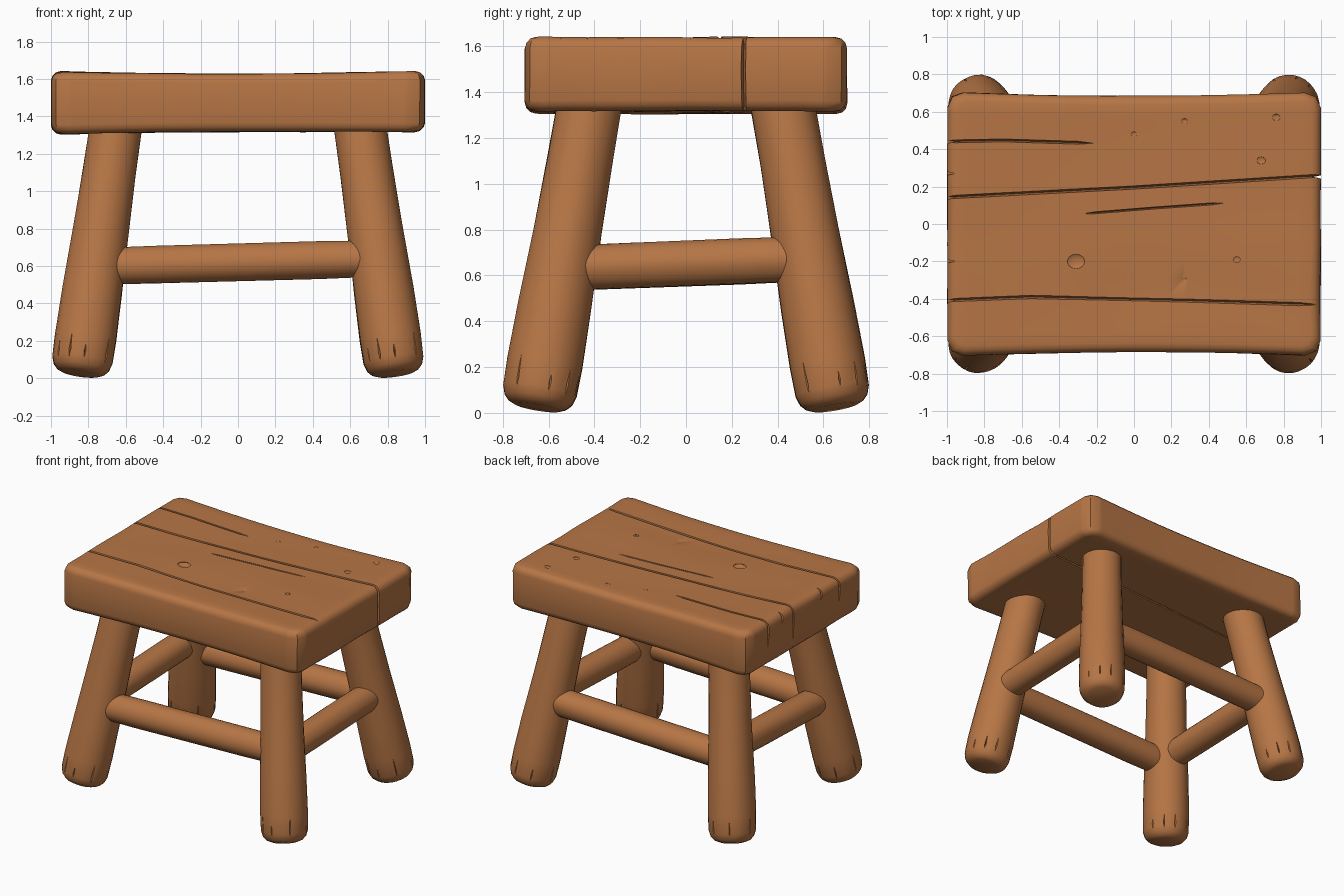
import bpy, bmesh, math
from mathutils import Vector, noise

if "Cube" in bpy.data.objects:
    bpy.data.objects.remove(bpy.data.objects["Cube"])

wood = bpy.data.materials.new("warm brown wood")
wood.use_nodes = True
wood.diffuse_color = (0.47, 0.18, 0.06, 1)
wood.node_tree.nodes["Principled BSDF"].inputs["Base Color"].default_value = wood.diffuse_color


def make(name, bm):
    bmesh.ops.recalc_face_normals(bm, faces=bm.faces)
    mesh = bpy.data.meshes.new(name)
    bm.to_mesh(mesh)
    bm.free()
    mesh.materials.append(wood)
    obj = bpy.data.objects.new(name, mesh)
    bpy.context.collection.objects.link(obj)
    return obj


def activate(obj):
    bpy.ops.object.select_all(action='DESELECT')
    obj.select_set(True)
    bpy.context.view_layer.objects.active = obj


def smooth(obj):
    activate(obj)
    bpy.ops.object.shade_smooth_by_angle(angle=math.radians(32))


def loft(rings):
    """Closed skin through equal-length rings of points."""
    bm = bmesh.new()
    rows = [[bm.verts.new(p) for p in ring] for ring in rings]
    n = len(rows[0])
    for a, b in zip(rows, rows[1:]):
        for i in range(n):
            j = (i + 1) % n
            bm.faces.new((a[i], a[j], b[j], b[i]))
    bm.faces.new(rows[0])
    bm.faces.new(rows[-1])
    return bm


def log(name, start, end, profile, sides=28):
    """Round timber; profile holds (distance from start, radius), negative = from end."""
    start, end = Vector(start), Vector(end)
    axis = (end - start).normalized()
    u = axis.orthogonal().normalized()
    v = axis.cross(u)
    length = (end - start).length
    rings = []
    for d, r in profile:
        c = start + axis * (d if d >= 0 else length + d)
        ring = []
        for i in range(sides):
            a = math.tau * i / sides
            out = u * math.cos(a) + v * math.sin(a)
            wob = 0.004 * noise.noise(out * 1.5 + c * 2)
            ring.append(c + out * (r + wob))
        rings.append(ring)
    return make(name, loft(rings)), axis, u, v


def carve(obj, cutter):
    cutter.hide_render = True
    mod = obj.modifiers.new("carve", 'BOOLEAN')
    mod.operation, mod.object, mod.solver = 'DIFFERENCE', cutter, 'EXACT'
    activate(obj)
    bpy.ops.object.modifier_apply(modifier=mod.name)
    bpy.data.objects.remove(cutter)


def crack(obj, path, normal, width, depth, tips=(1, 1)):
    """Carve a V groove along a path; tips scale the groove at each end."""
    path, n = [Vector(p) for p in path], Vector(normal)
    side = (path[-1] - path[0]).normalized().cross(n) * width / 2
    rings = []
    for i, p in enumerate(path):
        k = tips[0] if i == 0 else tips[1] if i == len(path) - 1 else 1
        rings.append([p + side * k, p + n * depth * k, p - side * k, p - n * depth * k])
    carve(obj, make("groove_cutter", loft(rings)))


# Seat: chamfered slab, sagging along its length with slightly waisted sides
def top_z(x):
    return 1.626 + 0.016 * x * x


bm = bmesh.new()
bmesh.ops.create_cube(bm, size=1)
for v in bm.verts:
    v.co = Vector((v.co.x * 1.98, v.co.y * 1.41, 1.472 + v.co.z * 0.312))
uprights = [e for e in bm.edges if abs(e.verts[0].co.z - e.verts[1].co.z) > 0.1]
bmesh.ops.bevel(bm, geom=uprights, offset=0.085, segments=2, profile=0.5, affect='EDGES')
rims = [e for e in bm.edges if abs(e.verts[0].co.z - e.verts[1].co.z) < 0.01]
rims = [e for e in rims if any(abs(f.normal.z) < 0.5 for f in e.link_faces)]
bmesh.ops.bevel(bm, geom=rims, offset=0.048, segments=3, profile=0.5, affect='EDGES')
for axis, count, half in ((0, 20, 0.88), (1, 12, 0.6)):
    for i in range(count + 1):
        co, no = Vector((0, 0, 0)), Vector((0, 0, 0))
        co[axis], no[axis] = half * (2 * i / count - 1), 1
        bmesh.ops.bisect_plane(bm, geom=bm.verts[:] + bm.edges[:] + bm.faces[:],
                               plane_co=co, plane_no=no)
for v in bm.verts:
    x, y, z = v.co
    v.co.y *= 0.972 + 0.03 * x * x
    v.co.z += top_z(x) - 1.628 if z > 1.47 else 0.008 * (1 - x * x) + 0.006 * x - 0.006
    v.co.x *= 1 + 0.012 * math.cos((z - 1.47) * 8)
    v.co += noise.noise_vector(Vector((x * 1.5, y * 4, z * 3))) * 0.006
seat = make("seat", bm)


def top_crack(points, width, depth, tips):
    pts = []
    for (x0, y0), (x1, y1) in zip(points, points[1:]):
        for i in range(6):
            t = i / 6
            pts.append((x0 + (x1 - x0) * t, y0 + (y1 - y0) * t))
    pts.append(points[-1])
    crack(seat, [(x, y, top_z(x)) for x, y in pts], (0, 0, 1), width, depth, tips)


# Seams and splits across the seat top
top_crack([(-1.05, 0.14), (0, 0.195), (1.05, 0.262)], 0.018, 0.035, (1, 1))
top_crack([(-1.05, -0.41), (-0.55, -0.39), (0.3, -0.41), (1.0, -0.432)], 0.018, 0.03, (1, 0.1))
top_crack([(-1.05, 0.44), (-0.7, 0.447), (-0.22, 0.432)], 0.016, 0.03, (1, 0.1))
top_crack([(-0.27, 0.055), (0.1, 0.085), (0.48, 0.112)], 0.012, 0.02, (0.1, 0.1))

# Splits running down the seat ends, and the seam underneath
crack(seat, [(1.0, 0.255, 1.7), (1.0, 0.25, 1.5), (1.0, 0.255, 1.25)], (1, 0, 0), 0.02, 0.05)
for y, low in ((0.14, 1.36), (0.44, 1.45), (-0.41, 1.45), (0.27, 1.56), (-0.2, 1.56)):
    crack(seat, [(-1.0, y, 1.7), (-1.0, y, 1.55 if low < 1.5 else 1.6), (-1.0, y + 0.01, low)],
          (-1, 0, 0), 0.018, 0.045, (1, 0.1))
crack(seat, [(-1.05, 0.14, 1.32), (1.05, 0.262, 1.32)], (0, 0, -1), 0.014, 0.025)

# Knot and small dents in the seat top
for x, y, r in ((-0.31, -0.2, 0.04), (0.68, 0.34, 0.02), (0.55, -0.19, 0.02),
                (0, 0.48, 0.014), (0.27, 0.55, 0.014), (0.76, 0.57, 0.018), (0.27, -0.3, 0.014)):
    dent = bmesh.new()
    bmesh.ops.create_uvsphere(dent, u_segments=14, v_segments=8, radius=r)
    for v in dent.verts:
        v.co = Vector((v.co.x * 1.2 + x, v.co.y + y, v.co.z * 0.35 + top_z(x)))
    carve(seat, make("dent_cutter", dent))
smooth(seat)

# Splayed legs with rounded feet, each foot split by short checks
LEG = [(0, 0.1), (0.012, 0.128), (0.035, 0.149), (0.075, 0.162), (0.2, 0.165),
       (0.45, 0.16), (0.8, 0.149), (1.1, 0.142), (-0.001, 0.14)]
for sx, side in ((1, "left"), (-1, "right")):
    for sy, end in ((-1, "front"), (1, "back")):
        foot = Vector((sx * 0.843, sy * 0.65, 0.024))
        leg, axis, u, v = log(f"{end}_{side}_leg", foot, (sx * 0.645, sy * 0.412, 1.4), LEG)
        for i in range(9):
            a = math.tau * (i + 0.3 * math.sin(i * 5)) / 9
            out = u * math.cos(a) + v * math.sin(a)
            tall = 0.17 + 0.04 * math.sin(i * 3)
            crack(leg, [foot + axis * d + out * 0.163 for d in (0.06, 0.1, tall)],
                  out, 0.011, 0.014, (0.3, 0.1))
        smooth(leg)

# Stretchers between the legs, rising slightly to one end
BAR = [(0, 0.07), (0.03, 0.098), (0.3, 0.1), (-0.3, 0.1), (-0.03, 0.098), (-0.001, 0.07)]
for s, end, side in ((-1, "front", "right"), (1, "back", "left")):
    rail = log(f"{end}_stretcher", (-0.74, s * 0.56, 0.597), (0.74, s * 0.56, 0.64), BAR)[0]
    smooth(rail)
    rail = log(f"{side}_stretcher", (s * 0.765, -0.53, 0.632), (s * 0.765, 0.53, 0.672), BAR)[0]
    smooth(rail)
